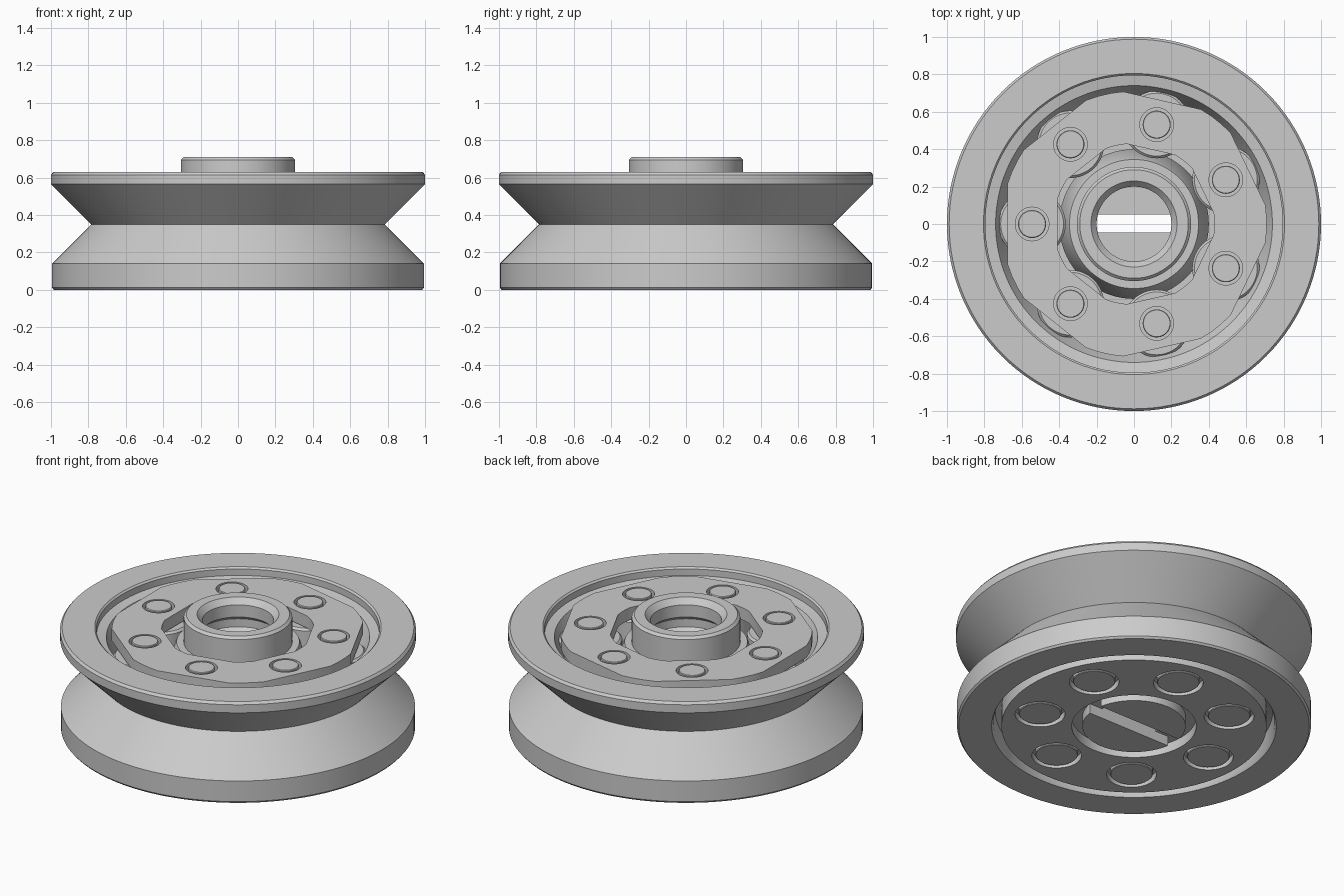
import bpy, bmesh, math

cube = bpy.data.objects.get("Cube")
if cube:
    bpy.data.objects.remove(cube, do_unlink=True)

steel = bpy.data.materials.new("plain_grey_steel")
steel.use_nodes = True
GREY = (0.6, 0.6, 0.6, 1)
steel.diffuse_color = GREY
steel.node_tree.nodes["Principled BSDF"].inputs["Base Color"].default_value = GREY

COUNT = 7
PITCH = 0.545
ANGLES = [math.pi + i * math.tau / COUNT for i in range(COUNT)]


def finish(name, bm):
    bmesh.ops.recalc_face_normals(bm, faces=bm.faces)
    mesh = bpy.data.meshes.new(name)
    bm.to_mesh(mesh)
    bm.free()
    mesh.materials.append(steel)
    obj = bpy.data.objects.new(name, mesh)
    bpy.context.collection.objects.link(obj)
    return obj


def smooth(obj):
    bpy.ops.object.select_all(action='DESELECT')
    bpy.context.view_layer.objects.active = obj
    obj.select_set(True)
    bpy.ops.object.shade_smooth_by_angle(angle=math.radians(25))


def lathe(name, profile, sides=96, centre=(0, 0)):
    """Spin a closed (radius, height) outline into a ring."""
    bm = bmesh.new()
    loops = []
    for i in range(sides):
        a = i * math.tau / sides
        loops.append([bm.verts.new((centre[0] + r * math.cos(a),
                                    centre[1] + r * math.sin(a), z)) for r, z in profile])
    n = len(profile)
    for i in range(sides):
        p, q = loops[i], loops[(i + 1) % sides]
        for j in range(n):
            k = (j + 1) % n
            bm.faces.new((p[j], q[j], q[k], p[k]))
    return finish(name, bm)


def prism(name, outline, low, high, bevel=0):
    """Extrude a flat outline from one height to another."""
    bm = bmesh.new()
    base = bm.faces.new([bm.verts.new((x, y, low)) for x, y in outline])
    top = bmesh.ops.extrude_face_region(bm, geom=[base])["geom"]
    bmesh.ops.translate(bm, vec=(0, 0, high - low),
                        verts=[v for v in top if isinstance(v, bmesh.types.BMVert)])
    if bevel:
        rims = [e for e in bm.edges if abs(e.verts[0].co.z - e.verts[1].co.z) < 1e-5]
        bmesh.ops.bevel(bm, geom=rims, offset=bevel, segments=1, affect='EDGES')
    return finish(name, bm)


def circle(radius, sides=40, centre=(0, 0)):
    return [(centre[0] + radius * math.cos(i * math.tau / sides),
             centre[1] + radius * math.sin(i * math.tau / sides)) for i in range(sides)]


def lobed(radius, half_angle):
    """Circle flattened into a chord at each roller station."""
    points = []
    for a in ANGLES:
        gap = math.tau / COUNT - 2 * half_angle
        for k in range(4):
            t = a + half_angle + gap * k / 3
            points.append((radius * math.cos(t), radius * math.sin(t)))
    return points


def cut(target, cutters):
    for c in cutters:
        c.hide_render = True
        mod = target.modifiers.new("cut", 'BOOLEAN')
        mod.operation = 'DIFFERENCE'
        mod.solver = 'EXACT'
        mod.object = c
    bpy.ops.object.select_all(action='DESELECT')
    bpy.context.view_layer.objects.active = target
    target.select_set(True)
    for mod in list(target.modifiers):
        bpy.ops.object.modifier_apply(modifier=mod.name)
    for c in cutters:
        bpy.data.objects.remove(c, do_unlink=True)


stations = [(PITCH * math.cos(a), PITCH * math.sin(a)) for a in ANGLES]

# Grooved outer wheel with a stepped, sloping inner race
smooth(lathe("grooved_outer_wheel", [
    (0.80, 0), (0.985, 0), (0.995, 0.012), (0.995, 0.14), (0.785, 0.35), (1, 0.565),
    (1, 0.615), (0.988, 0.63), (0.805, 0.63), (0.795, 0.62), (0.795, 0.58), (0.74, 0.57),
    (0.66, 0.40), (0.66, 0.14), (0.78, 0.10), (0.79, 0.02)], 128))

# Hub with a ribbed bore
smooth(lathe("hub", [
    (0.20, 0.06), (0.40, 0.06), (0.40, 0.32), (0.355, 0.52), (0.345, 0.54), (0.305, 0.54),
    (0.305, 0.695), (0.29, 0.71), (0.23, 0.71), (0.20, 0.675), (0.20, 0.60), (0.23, 0.575),
    (0.23, 0.525), (0.20, 0.50), (0.20, 0.42), (0.23, 0.395), (0.23, 0.345), (0.20, 0.32)]))

# Slotted disc closing the bore
disc = prism("slotted_disc", circle(0.29, 64), 0, 0.10)
slot = [(-0.4, -0.045), (0.4, -0.045), (0.4, 0.05), (-0.4, 0.05)]
cut(disc, [prism("slot_cutter", slot, -0.1, 0.2)])
smooth(disc)

# Upper cage plate with rivet holes
cage = prism("upper_cage", lobed(0.71, math.radians(17.5)), 0.54, 0.615)
cut(cage, [prism("cage_bore_cutter", lobed(0.43, math.radians(18)), 0.4, 0.8)]
    + [prism("rivet_cutter", circle(0.09, 40, s), 0.56, 0.8) for s in stations])
smooth(cage)

# Lower plate with rivet head pockets
plate = prism("lower_plate", circle(0.745, 96), 0, 0.12)
cut(plate, [prism("plate_bore_cutter", circle(0.35, 64), -0.1, 0.3)]
    + [prism("pocket_cutter", circle(0.14, 40, s), -0.1, 0.04) for s in stations])
smooth(plate)

# Rollers and their rivets
for i, s in enumerate(stations):
    smooth(prism(f"roller_{i + 1}", circle(0.18, 48, s), 0.12, 0.53, 0.012))
    smooth(prism(f"rivet_{i + 1}", circle(0.075, 40, s), 0.50, 0.618, 0.004))
    smooth(prism(f"rivet_head_{i + 1}", circle(0.12, 40, s), 0.003, 0.125, 0.004))
